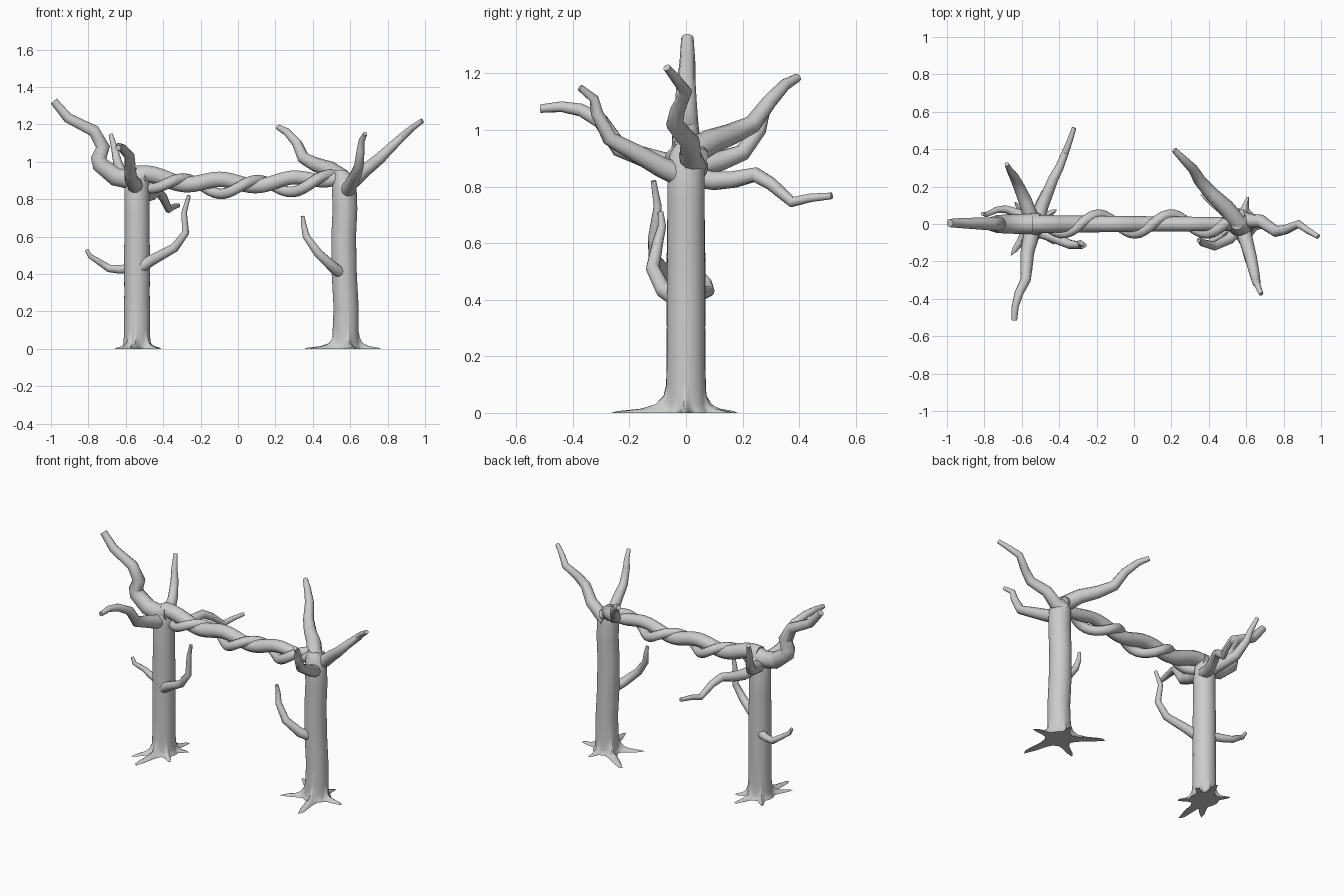
import bpy, bmesh
from math import sin, cos, pi, atan2, hypot, exp


def limb(name, pts, r0, r1, power=1.0):
    """Tapered round branch along a path."""
    cu = bpy.data.curves.new(name, 'CURVE')
    cu.dimensions = '3D'
    cu.bevel_depth = 1.0
    cu.bevel_resolution = 3
    cu.use_fill_caps = True
    sp = cu.splines.new('POLY')
    sp.points.add(len(pts) - 1)
    for i, p in enumerate(pts):
        t = i / (len(pts) - 1)
        sp.points[i].co = (*p, 1)
        sp.points[i].radius = r0 + (r1 - r0) * t ** power
    ob = bpy.data.objects.new(name, cu)
    bpy.context.collection.objects.link(ob)
    finish(ob, True)


def finish(ob, convert=False):
    bpy.ops.object.select_all(action='DESELECT')
    ob.select_set(True)
    bpy.context.view_layer.objects.active = ob
    if convert:
        bpy.ops.object.convert(target='MESH')
    bpy.ops.object.shade_smooth_by_angle(angle=0.7)


def trunk(name, axis, roots):
    """Trunk whose base flares into flat roots; axis = (z, x centre, radius)."""
    n = 72
    bx = axis[0][1]
    lobes = [(atan2(y, x - bx), hypot(x - bx, y) - 0.07) for x, y in roots]
    flare = [(0, 1), (0.006, 0.88), (0.015, 0.45), (0.03, 0.2), (0.06, 0.05)]
    rings = [(z, bx, 0.07, f) for z, f in flare] + [(z, x, r, 0) for z, x, r in axis]
    bm = bmesh.new()
    loops = []
    for z, x, r, f in rings:
        loop = []
        for i in range(n):
            a = 2 * pi * i / n
            e = 0.015
            for la, ext in lobes:
                d = (a - la + pi) % (2 * pi) - pi
                e = max(e, ext * (0.7 * exp(-(d / 0.13) ** 2) + 0.3 * exp(-(d / 0.4) ** 2)))
            rr = r + f * e
            loop.append(bm.verts.new((x + rr * cos(a), rr * sin(a), z)))
        loops.append(loop)
    for a, b in zip(loops, loops[1:]):
        for i in range(n):
            j = (i + 1) % n
            bm.faces.new((a[i], a[j], b[j], b[i]))
    bm.faces.new(loops[0][::-1])
    bm.faces.new(loops[-1])
    me = bpy.data.meshes.new(name)
    bm.to_mesh(me)
    bm.free()
    ob = bpy.data.objects.new(name, me)
    bpy.context.collection.objects.link(ob)
    finish(ob)


# Trunks with root flare
trunk("left_trunk",
      [(0.1, -0.54, 0.07), (0.3, -0.54, 0.068), (0.5, -0.54, 0.069), (0.7, -0.54, 0.066),
       (0.86, -0.54, 0.066), (0.92, -0.53, 0.056), (0.955, -0.52, 0.03)],
      [(-0.66, -0.17), (-0.57, -0.27), (-0.42, -0.11), (-0.41, 0.08), (-0.64, 0.12), (-0.48, 0.19)])
trunk("right_trunk",
      [(0.1, 0.575, 0.069), (0.22, 0.578, 0.067), (0.4, 0.568, 0.067), (0.6, 0.565, 0.066),
       (0.75, 0.572, 0.066), (0.86, 0.568, 0.066), (0.92, 0.565, 0.056), (0.955, 0.55, 0.03)],
      [(0.35, 0.17), (0.77, -0.01), (0.63, -0.27), (0.38, -0.11), (0.61, 0.15)])

# Twisted crossbar: a wavy core and a strand winding round it
def mid_z(x):
    return 0.872 + 0.13 * x * x

N = 40
core, strand = [], []
for i in range(N + 1):
    x = -0.54 + 1.1 * i / N
    th = (x + 0.38) / 0.192 * pi
    core.append((x, 0, mid_z(x) + 0.015 - 0.018 * sin(th)))
    x = -0.47 + 1.05 * i / N
    th = (x + 0.38) / 0.192 * pi
    strand.append((x, -0.05 * cos(th), mid_z(x) - 0.008 + 0.036 * sin(th)))
limb("crossbar_core", core, 0.048, 0.036)
limb("crossbar_strand", strand, 0.028, 0.03)

# Left tree crown
limb("left_main_branch",
     [(-0.5, 0, 0.925), (-0.58, 0, 0.905), (-0.655, 0, 0.92), (-0.735, 0, 0.985), (-0.745, 0, 1.02),
      (-0.722, 0, 1.08), (-0.77, 0, 1.165), (-0.91, 0.005, 1.235), (-0.985, 0.005, 1.325)],
     0.056, 0.022, 1.5)
limb("left_rear_branch",
     [(-0.52, 0.0, 0.84), (-0.49, 0.1, 0.82), (-0.46, 0.17, 0.825), (-0.43, 0.245, 0.842), (-0.40, 0.30, 0.81),
      (-0.37, 0.375, 0.745), (-0.345, 0.44, 0.76), (-0.32, 0.515, 0.767)], 0.038, 0.012)
limb("left_front_branch",
     [(-0.545, 0.0, 0.86), (-0.555, -0.09, 0.885), (-0.57, -0.15, 0.905), (-0.575, -0.235, 0.935),
      (-0.58, -0.30, 1.03), (-0.615, -0.37, 1.07), (-0.635, -0.44, 1.082), (-0.64, -0.515, 1.075)],
     0.045, 0.015)
limb("left_rear_outer_branch",
     [(-0.54, 0.0, 0.86), (-0.58, 0.12, 0.89), (-0.615, 0.2, 0.92), (-0.645, 0.26, 1.0),
      (-0.66, 0.28, 1.07), (-0.68, 0.32, 1.145)], 0.042, 0.012)

# Right tree crown
limb("right_rear_branch",
     [(0.56, 0.0, 0.91), (0.49, 0.09, 0.96), (0.415, 0.16, 0.985), (0.35, 0.235, 1.02),
      (0.315, 0.295, 1.1), (0.26, 0.35, 1.16), (0.215, 0.395, 1.185)], 0.05, 0.015)
limb("right_outer_branch",
     [(0.56, 0.03, 0.87), (0.62, 0.015, 0.9), (0.68, 0.015, 0.955), (0.76, -0.04, 1.02), (0.81, -0.03, 1.07),
      (0.88, 0.0, 1.135), (0.93, -0.035, 1.18), (0.985, -0.068, 1.22)], 0.044, 0.013)
limb("right_front_branch",
     [(0.575, 0.0, 0.83), (0.6, -0.09, 0.87), (0.625, -0.18, 0.92), (0.645, -0.27, 0.97), (0.655, -0.315, 1.06),
      (0.66, -0.325, 1.11), (0.68, -0.375, 1.15)], 0.042, 0.012)

# Small twigs on the trunks
limb("left_inner_twig",
     [(-0.53, -0.03, 0.43), (-0.46, -0.06, 0.475), (-0.34, -0.11, 0.54), (-0.28, -0.115, 0.62),
      (-0.288, -0.1, 0.73), (-0.262, -0.115, 0.82)], 0.034, 0.01)
limb("left_outer_twig",
     [(-0.54, 0.02, 0.43), (-0.63, 0.06, 0.425), (-0.69, 0.08, 0.43), (-0.735, 0.075, 0.46),
      (-0.79, 0.05, 0.495), (-0.81, 0.055, 0.53)], 0.028, 0.01)
limb("right_inner_twig",
     [(0.56, -0.02, 0.4), (0.51, -0.08, 0.435), (0.43, -0.118, 0.51), (0.365, -0.1, 0.6),
      (0.352, -0.085, 0.66), (0.345, -0.09, 0.71)], 0.034, 0.01)
